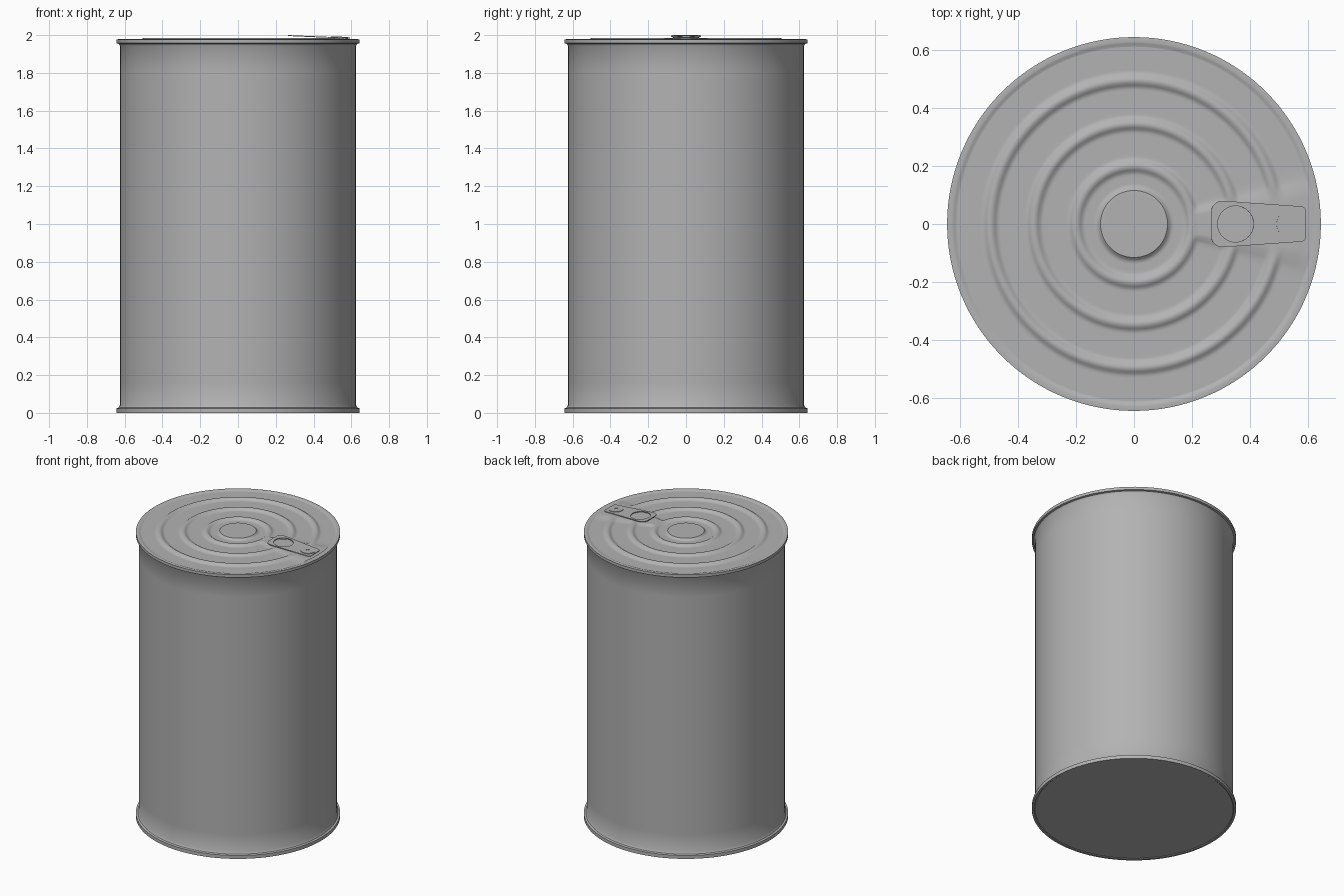
import bpy, bmesh, math

if "Cube" in bpy.data.objects:
    bpy.data.objects.remove(bpy.data.objects["Cube"])

SEG = 128

# Dull tin
tin = bpy.data.materials.new("tin")
tin.diffuse_color = (0.45, 0.45, 0.45, 1)
tin.use_nodes = True
tin.node_tree.nodes["Principled BSDF"].inputs["Base Color"].default_value = tin.diffuse_color


def finish(obj, angle=35):
    obj.data.materials.append(tin)
    bpy.ops.object.select_all(action='DESELECT')
    obj.select_set(True)
    bpy.context.view_layer.objects.active = obj
    bpy.ops.object.shade_smooth_by_angle(angle=math.radians(angle))


def revolve(name, profile, seg=SEG, height=None, loc=(0, 0, 0), tilt=0):
    """Revolve (r, z) points about z; height(r, angle, z) may reshape them."""
    bm = bmesh.new()
    rings = []
    for r, z in profile:
        if r == 0:
            rings.append([bm.verts.new((0, 0, z))] * seg)
            continue
        ring = []
        for i in range(seg):
            a = 2 * math.pi * i / seg
            h = height(r, a, z) if height else z
            ring.append(bm.verts.new((r * math.cos(a), r * math.sin(a), h)))
        rings.append(ring)
    for lo, hi in zip(rings, rings[1:]):
        for i in range(seg):
            j = (i + 1) % seg
            quad = list(dict.fromkeys((lo[i], lo[j], hi[j], hi[i])))
            bm.faces.new(quad)
    bmesh.ops.recalc_face_normals(bm, faces=bm.faces)
    # Open lids must face up
    if height:
        bm.normal_update()
        if sum(f.normal.z for f in bm.faces) < 0:
            bmesh.ops.reverse_faces(bm, faces=bm.faces)
    mesh = bpy.data.meshes.new(name)
    bm.to_mesh(mesh)
    bm.free()
    obj = bpy.data.objects.new(name, mesh)
    bpy.context.collection.objects.link(obj)
    obj.location = loc
    obj.rotation_euler.y = tilt
    finish(obj)
    return obj


# Can wall with base and square-edged rims
revolve("can_body", [
    (0, 0.004), (0.625, 0.004), (0.63, 0.0), (0.644, 0.0),
    (0.644, 0.024), (0.632, 0.028), (0.624, 0.042), (0.624, 0.16),
    (0.624, 1.81), (0.624, 1.942), (0.632, 1.954), (0.644, 1.957),
    (0.644, 1.977), (0.628, 1.979), (0.621, 1.977), (0.611, 1.972), (0.6, 1.9715)])


# Lid with pressed ridges, raised centre and a raised wedge under the tab
def smooth(e0, e1, x):
    t = min(1, max(0, (x - e0) / (e1 - e0)))
    return t * t * (3 - 2 * t)


def lid_height(r, a, z):
    h = sum(smooth(0.028, 0.004, abs(r - c)) for c in (0.2, 0.345, 0.495))
    h = max(h, smooth(0.13, 0.114, r))
    ang = abs((a + math.pi) % (2 * math.pi) - math.pi)
    wedge = smooth(0.27, 0.19, ang) * smooth(0.19, 0.22, r)
    h = h * (1 - wedge) + (0.75 - 0.2 * smooth(0.55, 0.61, r)) * wedge
    return z + 0.013 * h


revolve("lid", [(0, 1.985)] + [(0.616 * i / 80, 1.972) for i in range(1, 81)],
        height=lid_height)

# Pull tab: tapered rounded plate with a finger hole
TILT, TX, TZ = 0.043, 0.43, 1.9905


def rounded(corners, n=8):
    pts = []
    for x, y, rad, a0 in corners:
        for k in range(n + 1):
            a = math.radians(a0 + 90 * k / n)
            pts.append((x + rad * math.cos(a), y + rad * math.sin(a)))
    return pts


outline = rounded([(0.145, 0.043, 0.018, 0), (-0.125, 0.04, 0.04, 90),
                   (-0.125, -0.04, 0.04, 180), (0.145, -0.043, 0.018, 270)])
hole = [(-0.08 + 0.062 * math.cos(math.tau * k / 40),
         0.062 * math.sin(math.tau * k / 40)) for k in range(40)]
curve = bpy.data.curves.new("pull_tab", 'CURVE')
curve.dimensions = '2D'
curve.fill_mode = 'BOTH'
curve.extrude = 0.0025
for pts in (outline, hole):
    s = curve.splines.new('POLY')
    s.points.add(len(pts) - 1)
    for p, (x, y) in zip(s.points, pts):
        p.co = (x, y, 0, 1)
    s.use_cyclic_u = True
tab = bpy.data.objects.new("pull_tab", curve)
bpy.context.collection.objects.link(tab)
tab.location = (TX, 0, TZ)
tab.rotation_euler.y = TILT
bpy.ops.object.select_all(action='DESELECT')
tab.select_set(True)
bpy.context.view_layer.objects.active = tab
bpy.ops.object.convert(target='MESH')
finish(bpy.context.view_layer.objects.active)

# Rivet joining tab to lid, with a small centre dimple
revolve("rivet", [(0.046, -0.006), (0.046, 0.006), (0.011, 0.006),
                  (0.011, 0.003), (0, 0.003)], seg=40,
        loc=(0.537, 0, TZ - (0.537 - TX) * TILT), tilt=TILT)
